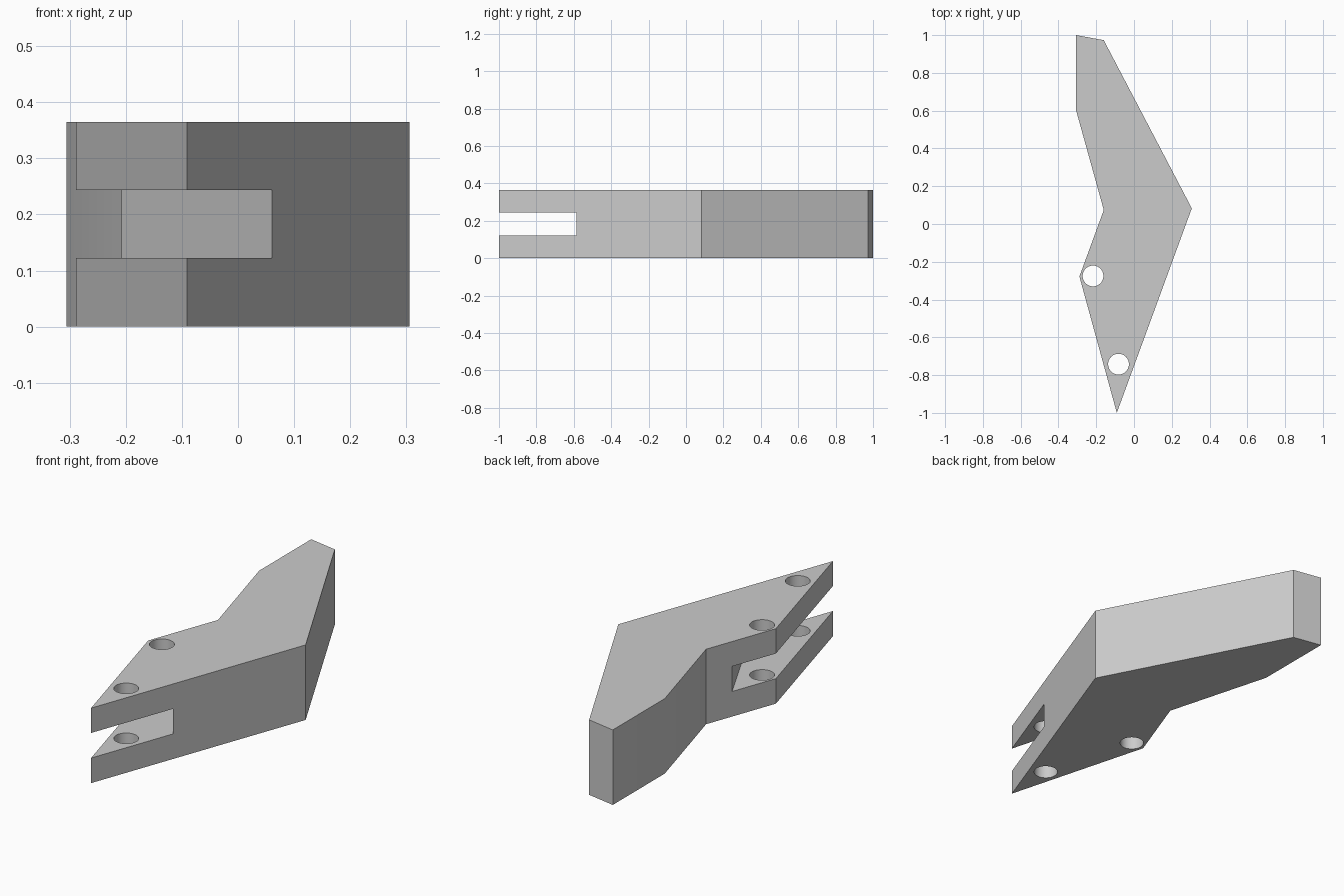
import bpy
import bmesh
from math import radians

default = bpy.data.objects.get("Cube")
if default:
    bpy.data.objects.remove(default, do_unlink=True)

HEIGHT = 0.365
SLOT_LOW, SLOT_HIGH = 0.122, 0.244

grey = bpy.data.materials.new("plain grey")
grey.use_nodes = True
colour = (0.6, 0.6, 0.6, 1)
grey.diffuse_color = colour
grey.node_tree.nodes["Principled BSDF"].inputs["Base Color"].default_value = colour


def prism(name, outline, low, high):
    """Extrude a plan outline between two heights."""
    bm = bmesh.new()
    base = bm.faces.new([bm.verts.new((x, y, low)) for x, y in outline])
    top = bmesh.ops.extrude_face_region(bm, geom=[base])["geom"]
    moved = [v for v in top if isinstance(v, bmesh.types.BMVert)]
    bmesh.ops.translate(bm, verts=moved, vec=(0, 0, high - low))
    bmesh.ops.recalc_face_normals(bm, faces=bm.faces)
    mesh = bpy.data.meshes.new(name)
    bm.to_mesh(mesh)
    bm.free()
    mesh.materials.append(grey)
    obj = bpy.data.objects.new(name, mesh)
    bpy.context.collection.objects.link(obj)
    return obj


def cut(target, cutter):
    """Subtract a cutter, then remove it."""
    cutter.hide_render = True
    mod = target.modifiers.new("cut", "BOOLEAN")
    mod.operation = "DIFFERENCE"
    mod.solver = "EXACT"
    mod.object = cutter
    bpy.context.view_layer.objects.active = target
    bpy.ops.object.modifier_apply(modifier=mod.name)
    bpy.data.objects.remove(cutter, do_unlink=True)


# Bent lever body
lever = prism("forked_lever", [
    (-0.306, 1.0), (-0.306, 0.6), (-0.16, 0.074), (-0.289, -0.278),
    (-0.091, -1.0), (0.306, 0.083), (-0.16, 0.973)], 0, HEIGHT)

# Slot that splits the front into a fork, with a slanted end wall
cut(lever, prism("slot_cutter", [
    (0.195, -0.851), (-0.345, 0.213), (-0.6, 0.2), (-0.6, -1.2),
    (0.195, -1.2)], SLOT_LOW, SLOT_HIGH))

# Pin holes through both fork arms
for x, y in [(-0.217, -0.275), (-0.082, -0.742)]:
    bpy.ops.mesh.primitive_cylinder_add(
        vertices=48, radius=0.055, depth=1, location=(x, y, HEIGHT / 2))
    pin = bpy.context.object
    pin.name = "pin_hole_cutter"
    pin.data.materials.append(grey)
    cut(lever, pin)

# Smooth hole walls, sharp edges elsewhere
bpy.ops.object.select_all(action="DESELECT")
lever.select_set(True)
bpy.context.view_layer.objects.active = lever
bpy.ops.object.shade_smooth_by_angle(angle=radians(20))
